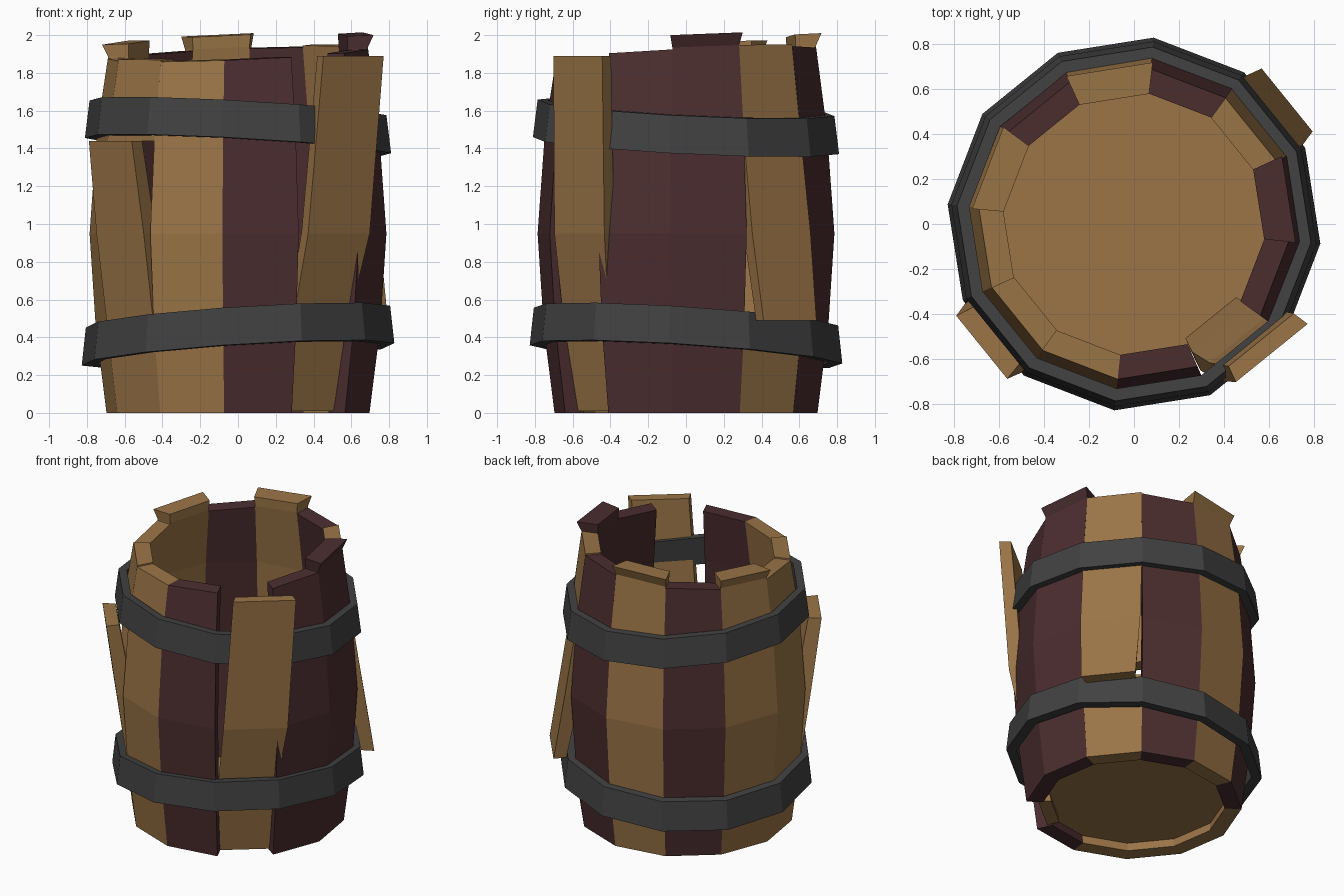
import bpy, bmesh, math
from math import sin, cos, radians

if "Cube" in bpy.data.objects:
    bpy.data.objects.remove(bpy.data.objects["Cube"])

C15, S15 = cos(radians(15)), sin(radians(15))


def material(name, rgb):
    m = bpy.data.materials.new(name)
    m.diffuse_color = (*rgb, 1)
    m.use_nodes = True
    m.node_tree.nodes["Principled BSDF"].inputs["Base Color"].default_value = m.diffuse_color
    return m


TAN = material("tan wood", (0.328, 0.178, 0.063))
DARK = material("dark red wood", (0.072, 0.027, 0.029))
IRON = material("dark iron", (0.053, 0.053, 0.053))


def finish(name, bm, mat):
    bmesh.ops.recalc_face_normals(bm, faces=bm.faces)
    me = bpy.data.meshes.new(name)
    bm.to_mesh(me)
    bm.free()
    me.materials.append(mat)
    ob = bpy.data.objects.new(name, me)
    bpy.context.collection.objects.link(ob)
    return ob


# Bulging barrel profile: corner radius by height
PROFILE = [(0, 0.70), (0.45, 0.757), (0.95, 0.79), (1.5, 0.75), (1.92, 0.69), (2.1, 0.665)]


def radius(z):
    for (z0, r0), (z1, r1) in zip(PROFILE, PROFILE[1:]):
        if z <= z1:
            return r0 + (r1 - r0) * (z - z0) / (z1 - z0)
    return PROFILE[-1][1]


def level(z, push=0.0, width=1.0, shift=0.0, thick=0.105):
    """Stave section: height, face distance, half width, sideways shift, thickness."""
    r = radius(z)
    return (z, r * C15 + push, r * S15 * width, shift, thick)


def stave(name, angle, levels, mat, slope=True):
    a = radians(angle)
    n, t = (cos(a), sin(a)), (-sin(a), cos(a))
    bm = bmesh.new()
    rings = []
    for i, (z, d, w, s, th) in enumerate(levels):
        ring = []
        win = w * (d - th) / d
        for dist, side in ((d, s - w), (d, s + w), (d - th, s + win), (d - th, s - win)):
            x, y = (n[k] * dist + t[k] * side for k in (0, 1))
            # intact rims follow a slightly tilted plane
            dz = 0.04 * x + 0.045 * y if slope and z > 1.8 else 0
            ring.append(bm.verts.new((x, y, z + dz)))
        rings.append(ring)
    for lo, hi in zip(rings, rings[1:]):
        for k in range(4):
            bm.faces.new((lo[k], lo[(k + 1) % 4], hi[(k + 1) % 4], hi[k]))
    bm.faces.new(rings[0])
    bm.faces.new(rings[-1])
    return finish(name, bm, mat)


TOP = 1.91
BODY = [level(z) for z in (0, 0.45, 0.95, 1.5)]

# Intact staves: angle, colour, raised rim
for angle, mat, raised in ((9, DARK, 1), (69, DARK, 0), (99, TAN, 1), (129, DARK, 0),
                           (159, TAN, 1), (189, TAN, 0), (249, TAN, 0),
                           (279, DARK, 0), (339, DARK, 0)):
    levels = BODY + [level(TOP - 0.01 * (not raised))]
    if raised:
        levels.append((TOP + 0.065, 0.72 * C15, 0.72 * S15 + 0.008, 0, 0.135))
    stave(f"stave_{angle}", angle, levels, mat)

# Broken stave at front left: lower part springs outward at its top
stave("broken_stave_left_lower", 219,
      [level(0), level(0.45), level(0.95, 0.04, 0.97), (1.44, 0.87, 0.18, 0, 0.085)], TAN)
stave("broken_stave_left_upper", 219, [level(1.44), level(1.5), level(TOP)], TAN)

# Broken stave at back right: upper part springs outward at its bottom
stave("broken_stave_right_lower", 39, [level(0), level(0.48)], TAN)
stave("broken_stave_right_upper", 39,
      [(0.49, 0.875, 0.18, 0, 0.085), level(0.95, 0.04, 0.97), level(1.45), level(TOP)], TAN)

# Loose plank at front right: inside the lower hoop, outside the upper one
stave("loose_plank", 309,
      [(0.01, 0.605, 0.16, 0, 0.085), (0.5, 0.69, 0.19, 0.01, 0.085),
       (0.95, 0.775, 0.21, 0.06, 0.085), (1.89, 0.83, 0.205, 0.115, 0.075)], TAN, slope=False)


# Tilted twelve-sided iron hoops
def hoop(name, zc, ax, ay, r_top, r_bot, r_in):
    bm = bmesh.new()
    rings = []
    for k in range(12):
        a = radians(-6 + 30 * k)
        ring = []
        for r, h in ((r_bot, -0.1), (r_top, 0.1), (r_in, 0.1), (r_in + 0.02, -0.1)):
            x, y = r * cos(a), r * sin(a)
            ring.append(bm.verts.new((x, y, zc + h + ax * x + ay * y)))
        rings.append(ring)
    for k in range(12):
        p, q = rings[k], rings[(k + 1) % 12]
        for j in range(4):
            bm.faces.new((p[j], q[j], q[(j + 1) % 4], p[(j + 1) % 4]))
    return finish(name, bm, IRON)


hoop("upper_hoop", 1.515, -0.055, -0.05, 0.79, 0.815, 0.735)
hoop("lower_hoop", 0.41, 0.065, -0.065, 0.81, 0.832, 0.745)

# Barrel floor, recessed a little from the bottom rim
bm = bmesh.new()
bmesh.ops.create_cone(bm, cap_ends=True, segments=12, radius1=0.61, radius2=0.62, depth=0.06)
bmesh.ops.translate(bm, verts=bm.verts, vec=(0, 0, 0.09))
floor = finish("barrel_floor", bm, TAN)
floor.rotation_euler.z = radians(-6)
